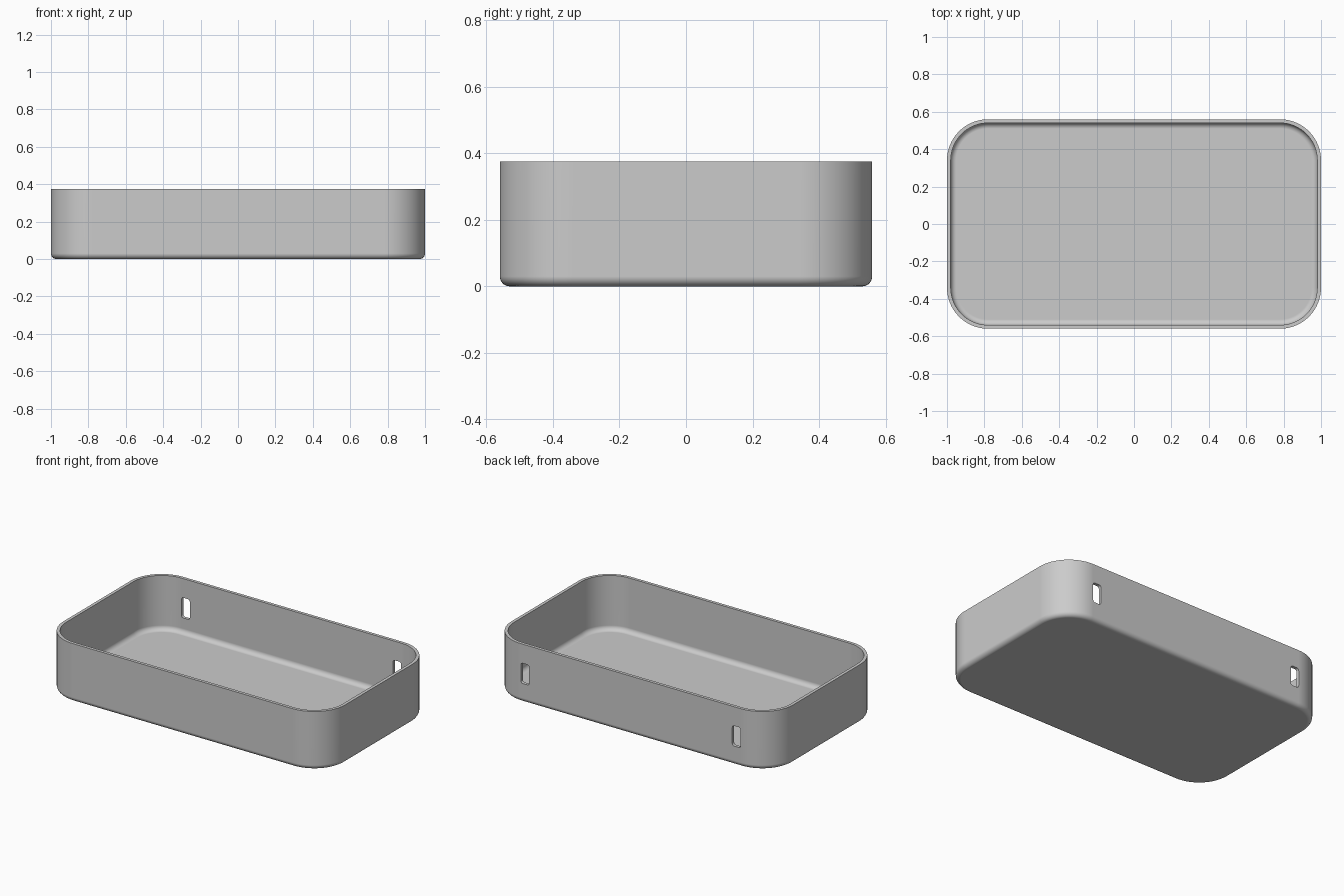
import bpy, bmesh
from math import sin, cos, pi, radians

if "Cube" in bpy.data.objects:
    bpy.data.objects.remove(bpy.data.objects["Cube"])

HALF_X, HALF_Y, HEIGHT = 1.0, 0.56, 0.375
CORNER, WALL, FLOOR = 0.22, 0.02, 0.025
FILLET = 0.03
SLOT_X, SLOT_W, SLOT_H = 0.75, 0.06, 0.13


def rounded_rect(hx, hy, r, steps):
    """Outline points of a rounded rectangle, counter-clockwise."""
    points = []
    for quarter, (sx, sy) in enumerate([(1, 1), (-1, 1), (-1, -1), (1, -1)]):
        for i in range(steps + 1):
            a = (quarter + i / steps) * pi / 2
            points.append((sx * (hx - r) + r * cos(a), sy * (hy - r) + r * sin(a)))
    return points


def loft(bm, rings):
    """Skin a list of equal point rings and cap both ends."""
    loops = [[bm.verts.new(p) for p in ring] for ring in rings]
    for low, high in zip(loops, loops[1:]):
        for i in range(len(low)):
            j = (i + 1) % len(low)
            bm.faces.new((low[i], low[j], high[j], high[i]))
    bm.faces.new(loops[0][::-1])
    bm.faces.new(loops[-1])


def make_object(name, bm):
    bmesh.ops.recalc_face_normals(bm, faces=bm.faces)
    mesh = bpy.data.meshes.new(name)
    bm.to_mesh(mesh)
    bm.free()
    obj = bpy.data.objects.new(name, mesh)
    bpy.context.collection.objects.link(obj)
    return obj


# Plain grey material
grey = bpy.data.materials.new("light_grey")
grey.use_nodes = True
colour = (0.6, 0.6, 0.6, 1)
grey.diffuse_color = colour
grey.node_tree.nodes["Principled BSDF"].inputs["Base Color"].default_value = colour

# Tray section as (inset, height): outer fillet, rim, inner fillet
arc = [i / 8 * pi / 2 for i in range(9)]
section = [(FILLET * (1 - sin(a)), FILLET * (1 - cos(a))) for a in arc]
section += [(0, HEIGHT), (WALL, HEIGHT)]
section += [(WALL + FILLET * (1 - cos(a)), FLOOR + FILLET * (1 - sin(a))) for a in arc]

bm = bmesh.new()
loft(bm, [[(x, y, z) for x, y in rounded_rect(HALF_X - d, HALF_Y - d, CORNER - d, 16)]
          for d, z in section])
tray = make_object("tray", bm)
tray.data.materials.append(grey)

# Two upright rounded slots through the back wall
bm = bmesh.new()
for side in (-1, 1):
    outline = rounded_rect(SLOT_W / 2, SLOT_H / 2, 0.015, 5)
    loft(bm, [[(side * SLOT_X + x, y, HEIGHT / 2 + z) for x, z in outline]
              for y in (HALF_Y - 0.1, HALF_Y + 0.1)])
cutter = make_object("slot_cutter", bm)
cutter.hide_render = True

bpy.ops.object.select_all(action="DESELECT")
tray.select_set(True)
bpy.context.view_layer.objects.active = tray
cut = tray.modifiers.new("slots", "BOOLEAN")
cut.operation = "DIFFERENCE"
cut.solver = "EXACT"
cut.object = cutter
bpy.ops.object.modifier_apply(modifier=cut.name)
bpy.data.objects.remove(cutter)

# Smooth curves, crisp rim and slot edges, flat large faces
bpy.ops.object.shade_smooth_by_angle(angle=radians(35))
weighted = tray.modifiers.new("flat_faces", "WEIGHTED_NORMAL")
weighted.keep_sharp = True
